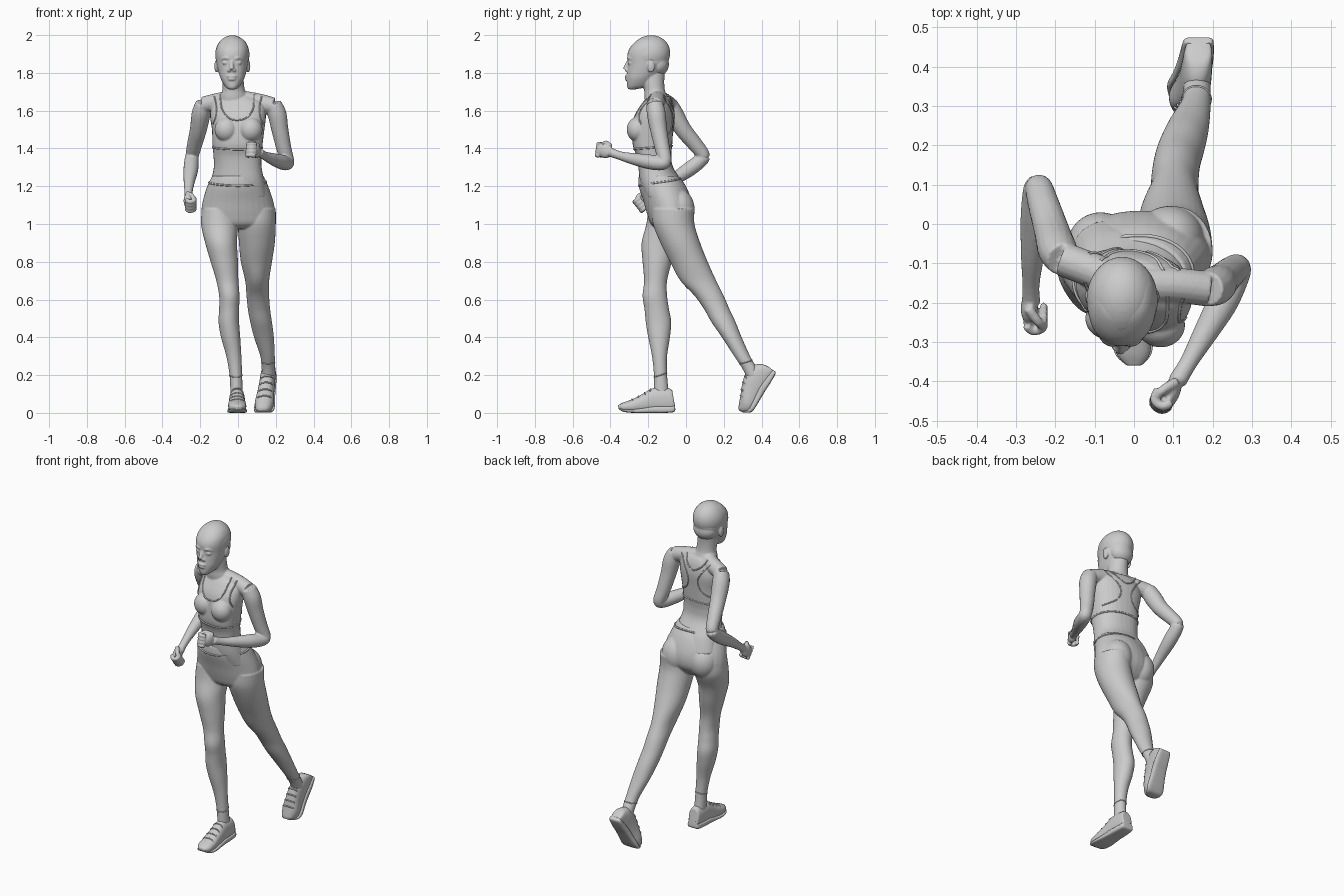
import bpy, bmesh, math
from mathutils import Vector, Matrix
from mathutils.bvhtree import BVHTree


def dense(rows, n=6):
    """Catmull-Rom interpolation of equally long tuples."""
    out = []
    for i in range(len(rows) - 1):
        a, b, c, d = rows[max(i - 1, 0)], rows[i], rows[i + 1], rows[min(i + 2, len(rows) - 1)]
        for k in range(n):
            t = k / n
            out.append([0.5 * (2 * q + (r - p) * t + (2 * p - 5 * q + 4 * r - s) * t * t
                               + (3 * q - p - 3 * r + s) * t ** 3) for p, q, r, s in zip(a, b, c, d)])
    return out + [list(rows[-1])]


def circle(n=32, power=2.0):
    e = 2 / power
    for i in range(n):
        c, s = math.cos(math.tau * i / n), math.sin(math.tau * i / n)
        yield math.copysign(abs(c) ** e, c), math.copysign(abs(s) ** e, s)


def skin(bm, rings):
    vs = [[bm.verts.new(p) for p in r] for r in rings]
    n = len(vs[0])
    for a, b in zip(vs, vs[1:]):
        for i in range(n):
            bm.faces.new((a[i], a[(i + 1) % n], b[(i + 1) % n], b[i]))
    bm.faces.new(vs[0])
    bm.faces.new(vs[-1])


def column(bm, rows, shear=0.0, power=2.0):
    """Stack of level ellipses, rows are z, x0, x1, y0, y1."""
    rings = []
    for z, x0, x1, y0, y1 in dense(rows):
        rx, ry = (x1 - x0) / 2, (y1 - y0) / 2
        rings.append([((x0 + x1) / 2 + rx * c, (y0 + y1) / 2 + ry * s + shear * rx * c, z)
                      for c, s in circle(power=power)])
    skin(bm, rings)


def tube(bm, pts, matrix=Matrix()):
    """Round limb along points x, y, z, radius."""
    d = dense(pts)
    rings = []
    for i, p in enumerate(d):
        t = Vector(d[min(i + 1, len(d) - 1)][:3]) - Vector(d[max(i - 1, 0)][:3])
        q = t.to_track_quat('Z', 'Y')
        rings.append([matrix @ (Vector(p[:3]) + q @ Vector((c * p[3], s * p[3], 0))) for c, s in circle(16)])
    skin(bm, rings)


def ball(bm, pos, size, matrix=Matrix()):
    bmesh.ops.create_uvsphere(bm, u_segments=32, v_segments=20, radius=1,
                              matrix=matrix @ Matrix.Translation(pos) @ Matrix.Diagonal((*size, 1)))


def finish(bm, name, voxel=None, smooth=3):
    bmesh.ops.recalc_face_normals(bm, faces=bm.faces)
    me = bpy.data.meshes.new(name)
    bm.to_mesh(me)
    bm.free()
    me.polygons.foreach_set("use_smooth", [True] * len(me.polygons))
    ob = bpy.data.objects.new(name, me)
    bpy.context.collection.objects.link(ob)
    if voxel:
        m = ob.modifiers.new("fuse", 'REMESH')
        m.mode, m.voxel_size, m.use_smooth_shade = 'VOXEL', voxel, True
        m = ob.modifiers.new("soften", 'SMOOTH')
        m.factor, m.iterations = 0.5, smooth
    return ob


def cord(name, pts, r=0.004, closed=False):
    cu = bpy.data.curves.new(name, 'CURVE')
    cu.dimensions, cu.bevel_depth, cu.bevel_resolution = '3D', r, 2
    sp = cu.splines.new('POLY')
    sp.points.add(len(pts) - 1)
    for p, q in zip(sp.points, pts):
        p.co = (*q, 1)
    sp.use_cyclic_u = closed
    bpy.context.collection.objects.link(bpy.data.objects.new(name, cu))


# upper body: torso, shoulders, bust, neck
bm = bmesh.new()
column(bm, [(1.14, -.16, .16, -.21, .01), (1.22, -.145, .142, -.24, -.02), (1.30, -.128, .125, -.25, -.07),
            (1.36, -.13, .125, -.26, -.08), (1.42, -.135, .13, -.28, -.075), (1.50, -.138, .14, -.28, -.07),
            (1.58, -.148, .148, -.265, -.065), (1.64, -.13, .135, -.23, -.075), (1.675, -.09, .08, -.2, -.09)],
       shear=-.12, power=2.3)
tube(bm, [(-.18, -.09, 1.632, .044), (-.1, -.12, 1.65, .045), (-.025, -.15, 1.66, .05),
          (.1, -.155, 1.648, .045), (.185, -.165, 1.625, .045)])
ball(bm, (-.062, -.24, 1.5), (.062, .055, .065))
ball(bm, (.068, -.257, 1.5), (.062, .057, .065))
column(bm, [(1.6, -.1, .06, -.21, -.08), (1.67, -.095, .05, -.22, -.098), (1.71, -.083, .036, -.222, -.112),
            (1.76, -.083, .03, -.235, -.115), (1.82, -.085, .025, -.25, -.11)])
# head with facial features
column(bm, [(1.713, -.05, -.012, -.305, -.265), (1.73, -.07, .01, -.312, -.2), (1.77, -.092, .033, -.313, -.165),
            (1.81, -.105, .045, -.311, -.12), (1.85, -.114, .053, -.308, -.095), (1.90, -.118, .057, -.31, -.09),
            (1.94, -.112, .053, -.292, -.095), (1.975, -.088, .03, -.255, -.13), (1.993, -.05, -.01, -.22, -.17)],
       power=2.2)
tube(bm, [(-.033, -.302, 1.865, .009), (-.034, -.314, 1.84, .011), (-.034, -.322, 1.818, .014)])
for s in (-1, 1):
    cx = -.032 + s * .034
    ball(bm, (-.034 + s * .013, -.312, 1.813), (.01, .012, .009))
    tube(bm, [(-.032 + s * .014, -.305, 1.874, .007), (cx, -.303, 1.88, .008), (-.032 + s * .055, -.285, 1.872, .006)])
    ball(bm, (cx, -.296, 1.853), (.018, .012, .009))
    ball(bm, (-.03 + s * .084, -.185, 1.835), (.011, .02, .034))
for z, w in ((1.782, .027), (1.767, .023)):
    ball(bm, (-.033, -.309, z), (w, .015, .0085))
# arms
tube(bm, [(.185, -.165, 1.635, .045), (.207, -.157, 1.58, .05), (.222, -.145, 1.5, .045), (.243, -.125, 1.4, .04),
          (.262, -.112, 1.335, .036), (.255, -.135, 1.322, .038), (.225, -.2, 1.33, .039),
          (.18, -.28, 1.345, .031), (.14, -.35, 1.362, .023), (.11, -.4, 1.38, .024)])
tube(bm, [(-.18, -.09, 1.638, .044), (-.195, -.065, 1.585, .05), (-.21, -.015, 1.5, .045), (-.23, .05, 1.42, .04),
          (-.242, .09, 1.365, .036), (-.246, .075, 1.335, .038), (-.25, .01, 1.285, .039),
          (-.258, -.08, 1.225, .03), (-.262, -.155, 1.17, .022), (-.262, -.2, 1.135, .024)])


# hands: palm, curled fingers, thumb
def hand(pos, side, pitch, yaw):
    m = (Matrix.Translation(pos) @ Matrix.Rotation(yaw, 4, 'Z') @ Matrix.Rotation(pitch, 4, 'X')
         @ Matrix.Diagonal((side, 1, 1, 1)))
    ball(bm, (0.004, 0, 0), (.022, .043, .038), m)
    for j in range(4):
        z = .03 - .02 * j
        tube(bm, [(.012, -.03, z, .012), (-.004, -.048, z, .012), (-.03, -.04, z, .011), (-.032, -.01, z, .01)], m)
    tube(bm, [(.008, .025, .03, .013), (-.018, -.01, .042, .012), (-.03, -.035, .03, .01)], m)


hand((.092, -.425, 1.387), 1, -.15, -.35)
hand((-.262, -.215, 1.123), -1, .65, 0)
body = finish(bm, "upper_body", .005)

# short hair cap
bm = bmesh.new()
ball(bm, (0, 0, 0), (.091, .112, .1),
     Matrix.Translation((-.03, -.193, 1.897)) @ Matrix.Rotation(.45, 4, 'X'))
ball(bm, (-.03, -.15, 1.845), (.073, .06, .062))
finish(bm, "hair", .006)

# leggings: pelvis, buttocks, both legs
bm = bmesh.new()
column(bm, [(1.255, -.136, .136, -.25, -.04), (1.20, -.163, .16, -.25, .0), (1.12, -.187, .187, -.225, .03),
            (1.05, -.195, .198, -.205, .03), (1.0, -.185, .19, -.185, .0), (.975, -.13, .14, -.15, -.03)], shear=.05)
ball(bm, (-.085, -.055, 1.07), (.085, .085, .1))
ball(bm, (.09, -.04, 1.075), (.088, .086, .11))
column(bm, [(1.08, -.19, -.005, -.2, .0), (1.0, -.196, 0, -.21, -.005), (.9, -.174, -.005, -.235, -.05),
            (.8, -.145, 0, -.23, -.075), (.7, -.115, .002, -.222, -.1), (.62, -.1, .008, -.23, -.1),
            (.55, -.1, .006, -.22, -.09), (.48, -.103, .006, -.213, -.078), (.4, -.09, .012, -.2, -.085),
            (.3, -.062, .018, -.18, -.1), (.2, -.045, .022, -.17, -.1), (.1, -.04, .025, -.17, -.09)])
column(bm, [(1.08, .01, .2, -.18, .045), (1.0, .0, .2, -.175, .045), (.9, .005, .195, -.135, .075),
            (.8, .015, .18, -.085, .115), (.7, .038, .165, -.03, .16), (.62, .045, .165, .045, .2),
            (.55, .052, .17, .095, .23), (.48, .065, .18, .135, .263), (.4, .085, .19, .19, .295),
            (.3, .118, .195, .255, .34), (.24, .125, .195, .295, .375), (.19, .125, .195, .32, .40)])
legs = finish(bm, "leggings", .005)


# shoes: stations are bottom y, z, top y, z, centre x, half width
def shoe(name, rows):
    rows = dense(rows, 5)
    for part, k, w, p in (("upper", 1, 1, 2.3), ("sole", .27, 1.1, 4)):
        rings = []
        for yb, zb, yt, zt, x, hw in rows:
            b = Vector((x, yb, zb))
            up = (Vector((x, yt, zt)) - b) * k / 2
            rings.append([b + up + up * s + Vector((hw * w * c, 0, 0)) for c, s in circle(power=p)])
        bm = bmesh.new()
        skin(bm, rings)
        finish(bm, name + "_" + part)
        if k == 1:
            for i in range(16, 27, 3):
                cord(name + "_lace", [rings[i][j] for j in range(4, 13)], .004)


shoe("front_shoe", [(-.058, .035, -.07, .1, -.005, .022), (-.062, .006, -.078, .125, -.005, .034),
                    (-.115, .0, -.12, .132, -.005, .039), (-.17, .0, -.178, .13, -.005, .041),
                    (-.22, .0, -.23, .1, -.005, .044), (-.28, 0, -.285, .072, -.004, .048),
                    (-.33, .006, -.332, .055, -.002, .042), (-.357, .02, -.36, .04, 0, .02)])
shoe("rear_shoe", [(.468, .222, .435, .245, .165, .022), (.474, .208, .4, .258, .164, .034),
                   (.445, .155, .355, .25, .16, .039), (.422, .12, .315, .205, .155, .041),
                   (.395, .075, .297, .15, .148, .044), (.365, .025, .288, .09, .14, .05),
                   (.345, .004, .282, .055, .136, .045), (.315, .001, .278, .028, .132, .034),
                   (.296, .004, .28, .014, .13, .018)])

# garment edges laid onto the fused surfaces
bpy.context.view_layer.update()
dg = bpy.context.evaluated_depsgraph_get()
trees = {o: BVHTree.FromObject(o, dg) for o in (body, legs)}


def band(name, ob, centre, dip, r=.004):
    pts = []
    for i in range(72):
        a = math.tau * i / 72
        o = Vector(centre) + Vector((0, 0, dip * math.sin(a)))
        hit = trees[ob].ray_cast(o, Vector((math.cos(a), math.sin(a), 0)))[0]
        if hit:
            pts.append(hit)
    cord(name, pts, r, True)


def seam(name, pts, front=True):
    d = -1 if front else 1
    hits = [trees[body].ray_cast(Vector((x, d, z)), Vector((0, -d, 0)))[0] for x, z in dense(pts, 10)]
    cord(name, [h for h in hits if h], .004)


band("top_hem", body, (0, -.17, 1.405), .01, .005)
band("waistband", legs, (0, -.13, 1.222), .02, .005)
band("front_ankle_hem", legs, (-.01, -.135, .2), .01, .003)
band("rear_ankle_hem", legs, (.16, .325, .27), .01, .003)
seam("front_neckline", [(-.095, 1.685), (-.085, 1.61), (-.05, 1.562), (-.005, 1.55), (.045, 1.562),
                        (.08, 1.61), (.085, 1.685)])
seam("back_neckline", [(-.085, 1.685), (-.055, 1.64), (0, 1.61), (.05, 1.64), (.075, 1.68)], False)
for s in (-1, 1):
    seam("front_armhole", [(s * .125, 1.675), (s * .115, 1.62), (s * .118, 1.57), (s * .132, 1.53)])
    seam("back_armhole", [(s * .115, 1.67), (s * .065, 1.61), (s * .035, 1.55), (s * .055, 1.49), (s * .12, 1.45)], False)
